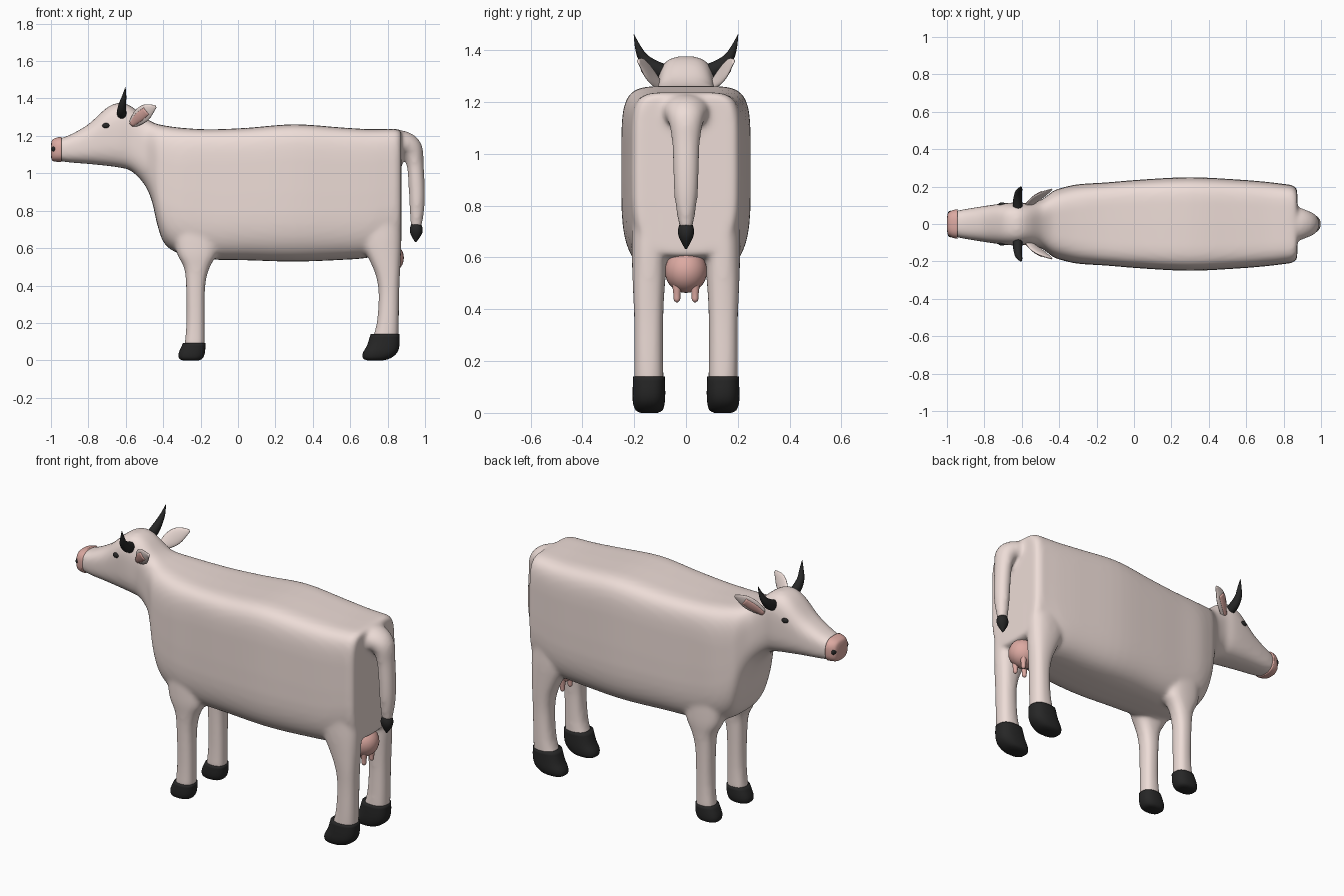
import bpy, bmesh, math
from mathutils import Vector

X, Y, Z = Vector((1, 0, 0)), Vector((0, 1, 0)), Vector((0, 0, 1))


def material(name, rgb):
    m = bpy.data.materials.new(name)
    m.diffuse_color = (*rgb, 1)
    return m


SKIN = material("skin", (0.85, 0.72, 0.68))
PINK = material("pink", (0.72, 0.40, 0.36))
BLACK = material("black", (0.02, 0.02, 0.02))


def spline(rows, k=4):
    # Catmull-Rom interpolation of rows of numbers
    out = []
    for i in range(len(rows) - 1):
        a, b, c, d = (rows[min(max(j, 0), len(rows) - 1)] for j in range(i - 1, i + 3))
        for s in range(k):
            t = s / k
            out.append([q + 0.5 * t * (r - p + t * (2*p - 5*q + 4*r - w + t * (3*(q - r) + w - p)))
                        for p, q, r, w in zip(a, b, c, d)])
    return out + [list(rows[-1])]


def ring(c, u, v, n_top=2, n_low=2, count=32):
    # superellipse with its own squareness above and below
    pts = []
    for i in range(count):
        a = 2 * math.pi * i / count
        co, si = math.cos(a), math.sin(a)
        e = 2 / (n_top if si >= 0 else n_low)
        pts.append(c + u * math.copysign(abs(co) ** e, co) + v * math.copysign(abs(si) ** e, si))
    return pts


def build(name, lofts, mat):
    # skin each list of rings and cap its ends
    bm = bmesh.new()
    for rings in lofts:
        vs = [[bm.verts.new(p) for p in r] for r in rings]
        n = len(vs[0])
        for a, b in zip(vs, vs[1:]):
            for i in range(n):
                j = (i + 1) % n
                bm.faces.new((a[i], a[j], b[j], b[i]))
        bm.faces.new(vs[0][::-1])
        bm.faces.new(vs[-1])
    bmesh.ops.recalc_face_normals(bm, faces=bm.faces)
    me = bpy.data.meshes.new(name)
    bm.to_mesh(me)
    bm.free()
    me.materials.append(mat)
    me.shade_smooth()
    ob = bpy.data.objects.new(name, me)
    bpy.context.collection.objects.link(ob)
    return ob


def tube(rows, ref, count=20):
    # rows: x, y, z, radius across ref, radius along ref
    rows = spline(rows)
    rings = []
    for i, r in enumerate(rows):
        t = Vector(rows[min(i + 1, len(rows) - 1)][:3]) - Vector(rows[max(i - 1, 0)][:3])
        u = t.cross(ref).normalized()
        v = u.cross(t).normalized()
        rings.append(ring(Vector(r[:3]), u * r[3], v * r[4], count=count))
    return rings


def trunk(rows):
    # rows: x, top z, bottom z, half width, squareness
    return [ring(Vector((x, 0, (a + b) / 2)), Y * w, Z * (a - b) / 2, n, min(n, 3.4), 48)
            for x, a, b, w, n in spline(rows)]


def column(rows, s):
    # rows: z, x min, x max, y min, y max
    return [ring(Vector(((a + b) / 2, s * (c + d) / 2, z)), X * (b - a) / 2, Y * (d - c) / 2, 2.5, 2.5)
            for z, a, b, c, d in spline(rows, 3)]


def ball(name, c, r, mat):
    bm = bmesh.new()
    bmesh.ops.create_uvsphere(bm, u_segments=24, v_segments=14, radius=1)
    for v in bm.verts:
        v.co = Vector([p * q for p, q in zip(v.co, r)]) + Vector(c)
    me = bpy.data.meshes.new(name)
    bm.to_mesh(me)
    bm.free()
    me.materials.append(mat)
    me.shade_smooth()
    bpy.context.collection.objects.link(bpy.data.objects.new(name, me))


# trunk, neck and head
torso = trunk([
    (-0.96, 1.185, 1.067, 0.068, 2.8), (-0.90, 1.205, 1.058, 0.08, 2.8),
    (-0.80, 1.262, 1.05, 0.096, 2.8), (-0.70, 1.352, 1.04, 0.11, 3),
    (-0.63, 1.377, 1.03, 0.115, 3), (-0.57, 1.358, 1.012, 0.112, 3),
    (-0.50, 1.30, 0.94, 0.128, 3), (-0.46, 1.275, 0.85, 0.155, 3.5),
    (-0.43, 1.263, 0.72, 0.178, 4), (-0.39, 1.255, 0.62, 0.192, 4.5),
    (-0.30, 1.243, 0.565, 0.212, 5), (-0.15, 1.235, 0.54, 0.222, 6),
    (0.05, 1.243, 0.535, 0.238, 6), (0.30, 1.262, 0.528, 0.25, 6),
    (0.55, 1.245, 0.537, 0.238, 6), (0.70, 1.236, 0.55, 0.226, 6),
    (0.80, 1.237, 0.59, 0.214, 6), (0.85, 1.237, 0.60, 0.206, 6),
    (0.873, 1.225, 0.61, 0.185, 6)])

# legs and hooves
FRONT_LEG = [(0.07, -0.288, -0.178, 0.092, 0.192), (0.2, -0.276, -0.178, 0.094, 0.19),
             (0.4, -0.278, -0.175, 0.09, 0.195), (0.5, -0.29, -0.15, 0.085, 0.2),
             (0.58, -0.33, -0.11, 0.07, 0.205), (0.75, -0.35, -0.1, 0.06, 0.2)]
HIND_LEG = [(0.11, 0.716, 0.858, 0.086, 0.2), (0.2, 0.742, 0.86, 0.088, 0.2),
            (0.35, 0.752, 0.862, 0.088, 0.2), (0.45, 0.738, 0.866, 0.084, 0.204),
            (0.53, 0.705, 0.87, 0.078, 0.207), (0.65, 0.65, 0.874, 0.07, 0.21),
            (0.8, 0.63, 0.872, 0.06, 0.205)]
FRONT_HOOF = [(0.0, -0.295, -0.21, 0.11, 0.175), (0.01, -0.315, -0.19, 0.095, 0.192),
              (0.04, -0.317, -0.177, 0.087, 0.198), (0.092, -0.294, -0.174, 0.088, 0.196)]
HIND_HOOF = [(0.0, 0.69, 0.775, 0.11, 0.175), (0.011, 0.668, 0.815, 0.09, 0.195),
             (0.04, 0.668, 0.85, 0.082, 0.205), (0.08, 0.69, 0.863, 0.08, 0.206),
             (0.14, 0.709, 0.863, 0.082, 0.204)]

# tail, rooted in the rump
tail = tube([(0.82, 0, 1.16, 0.07, 0.10), (0.88, 0, 1.16, 0.068, 0.09),
             (0.928, 0, 1.13, 0.06, 0.07), (0.947, 0, 1.05, 0.046, 0.055),
             (0.956, 0, 0.92, 0.044, 0.05), (0.957, 0, 0.82, 0.041, 0.044),
             (0.953, 0, 0.71, 0.03, 0.026)], Y, 28)

legs = [column(p, s) for p in (FRONT_LEG, HIND_LEG) for s in (1, -1)]
body = build("body", [torso, tail] + legs, SKIN)
fuse = body.modifiers.new("fuse", 'REMESH')
fuse.mode = 'VOXEL'
fuse.voxel_size = 0.011
fuse.use_smooth_shade = True
relax = body.modifiers.new("relax", 'SMOOTH')
relax.factor = 0.5
relax.iterations = 12
dg = bpy.context.evaluated_depsgraph_get()
fused = bpy.data.meshes.new_from_object(body.evaluated_get(dg))
body.modifiers.clear()
body.data = fused
fused.materials.clear()
fused.materials.append(SKIN)
fused.shade_smooth()

# tail tuft
build("tail_tuft", [tube([(0.953, 0, 0.73, 0.026, 0.024), (0.953, 0, 0.705, 0.034, 0.031),
                          (0.952, 0, 0.675, 0.03, 0.026), (0.95, 0, 0.633, 0.004, 0.004)], Y)], BLACK)

# muzzle
build("muzzle", [trunk([(-0.945, 1.195, 1.06, 0.079, 2.8), (-0.972, 1.19, 1.062, 0.073, 2.8),
                        (-0.993, 1.178, 1.068, 0.058, 2.8), (-1.0, 1.155, 1.09, 0.035, 2.5)])], PINK)

# udder and teats
ball("udder", (0.80, 0, 0.548), (0.087, 0.082, 0.085), PINK)
for i, x in enumerate((0.765, 0.83)):
    for side, s in (("left", 1), ("right", -1)):
        y = 0.035 * s
        build(f"teat_{side}_{i}", [tube([(x, y, 0.51, 0.02, 0.02), (x, y, 0.46, 0.014, 0.014),
                                         (x, y, 0.436, 0.012, 0.012), (x, y, 0.427, 0.004, 0.004)], X, 14)], PINK)

for side, s in (("left", 1), ("right", -1)):
    build(f"front_hoof_{side}", [column(FRONT_HOOF, s)], BLACK)
    build(f"hind_hoof_{side}", [column(HIND_HOOF, s)], BLACK)
    # horn
    build(f"horn_{side}", [tube([(-0.622, 0.085 * s, 1.315, 0.03, 0.026), (-0.622, 0.13 * s, 1.337, 0.028, 0.024),
                                 (-0.618, 0.165 * s, 1.37, 0.02, 0.019), (-0.609, 0.185 * s, 1.41, 0.012, 0.012),
                                 (-0.602, 0.201 * s, 1.46, 0.001, 0.001)], X)], BLACK)
    # ear and its pink lining
    wide = Vector((-0.6, 0, 0.7))
    path = [(-0.565, 0.10, 1.262, 0.012, 0.022), (-0.525, 0.135, 1.302, 0.012, 0.042),
            (-0.485, 0.162, 1.335, 0.01, 0.038), (-0.44, 0.185, 1.358, 0.004, 0.008)]
    build(f"ear_{side}", [tube([(x, y * s, z, a, b) for x, y, z, a, b in path], wide)], SKIN)
    build(f"ear_lining_{side}", [tube([(x - 0.005, (y + 0.007) * s, z - 0.002, a * 0.7, b * 0.6)
                                       for x, y, z, a, b in path[:3]], wide)], PINK)
    # eye and nostril
    ball(f"eye_{side}", (-0.706, 0.104 * s, 1.255), (0.02, 0.012, 0.014), BLACK)
    ball(f"nostril_{side}", (-0.983, 0.049 * s, 1.13), (0.014, 0.022, 0.02), BLACK)
